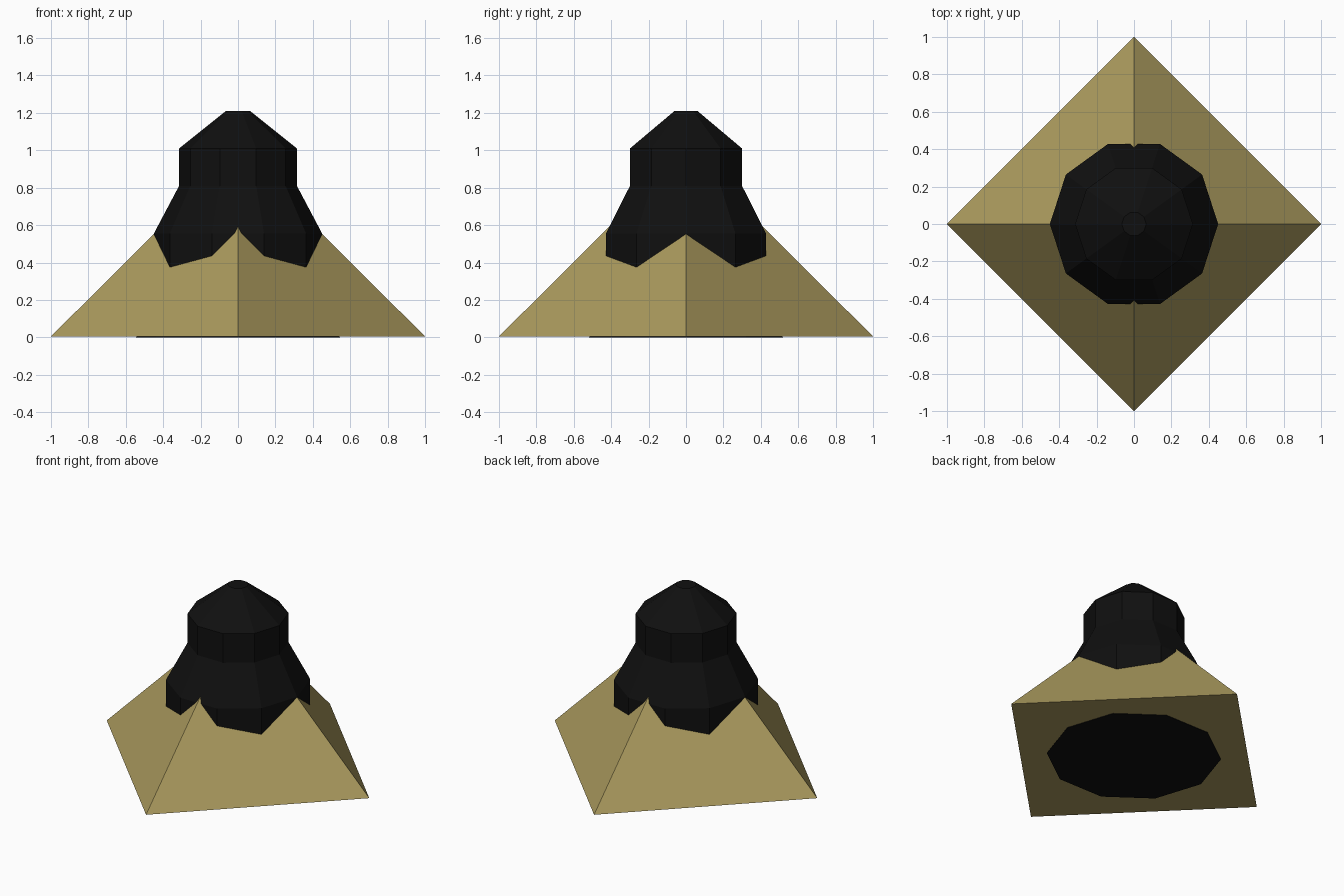
import bpy, bmesh, math

if "Cube" in bpy.data.objects:
    bpy.data.objects.remove(bpy.data.objects["Cube"])


def material(name, color):
    m = bpy.data.materials.new(name)
    m.diffuse_color = (*color, 1)
    m.use_nodes = True
    m.node_tree.nodes["Principled BSDF"].inputs["Base Color"].default_value = m.diffuse_color
    return m


def lathe(name, profile, sides, mat):
    """Closed flat-faced solid from (radius, z) pairs, bottom to top; radius 0 is a tip."""
    bm = bmesh.new()
    rings = []
    for r, z in profile:
        count = sides if r > 0 else 1
        rings.append([bm.verts.new((r * math.cos(math.tau * i / sides),
                                    r * math.sin(math.tau * i / sides), z))
                      for i in range(count)])
    for low, high in zip(rings, rings[1:]):
        for i in range(sides):
            j = (i + 1) % sides
            if len(high) == 1:
                bm.faces.new((low[i], low[j], high[0]))
            else:
                bm.faces.new((low[i], low[j], high[j], high[i]))
    bm.faces.new(rings[0][::-1])
    if len(rings[-1]) > 1:
        bm.faces.new(rings[-1])
    bm.normal_update()
    mesh = bpy.data.meshes.new(name)
    bm.to_mesh(mesh)
    bm.free()
    mesh.materials.append(mat)
    obj = bpy.data.objects.new(name, mesh)
    bpy.context.collection.objects.link(obj)
    return obj


tan = material("tan", (0.40, 0.32, 0.11))
black = material("black", (0.005, 0.005, 0.005))

# Four-sided pyramid with its corners on the axes
lathe("pyramid", [(1.0, 0.005), (0, 1.0)], 4, tan)

# Ten-sided turned core: foot, shaft, shoulder, neck and cap
lathe("core", [(0.545, 0), (0.45, 0.2), (0.45, 0.555), (0.315, 0.81),
               (0.315, 1.01), (0.065, 1.21)], 10, black)
